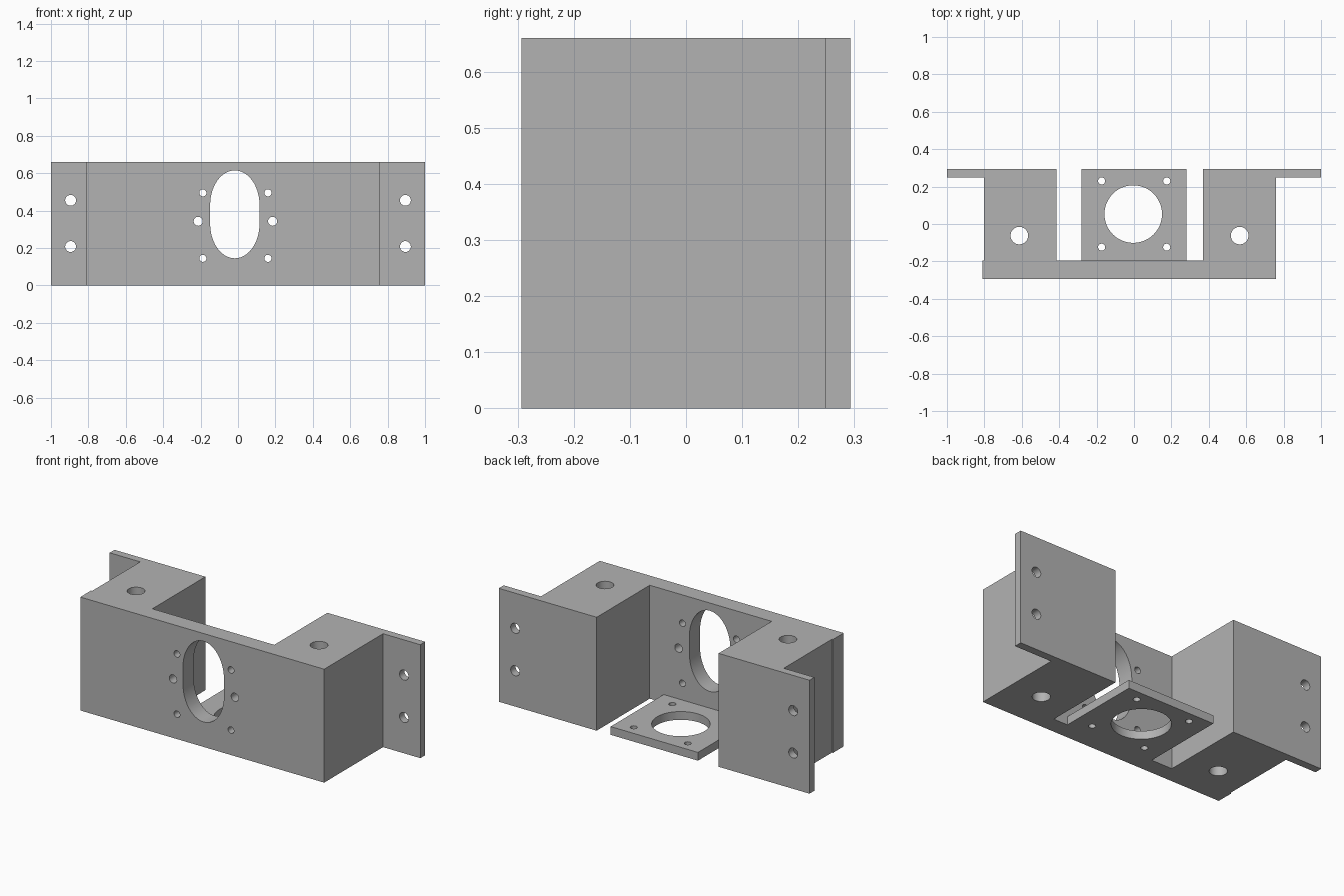
import bpy, bmesh
from math import cos, sin, pi, radians
from mathutils import Vector

cube = bpy.data.objects.get("Cube")
if cube:
    bpy.data.objects.remove(cube, do_unlink=True)

grey = bpy.data.materials.new("plain grey")
grey.use_nodes = True
colour = (0.45, 0.45, 0.45, 1)
grey.diffuse_color = colour
grey.node_tree.nodes["Principled BSDF"].inputs["Base Color"].default_value = colour

H = 0.66        # full height
BACK = 0.293    # rear face
WALL = -0.195   # inner face of the front wall
TAB = 0.248     # front face of the mounting tabs


def prism(bm, points, direction):
    """Extrude a closed 3D outline along a direction."""
    face = bm.faces.new([bm.verts.new(p) for p in points])
    made = bmesh.ops.extrude_face_region(bm, geom=[face])["geom"]
    verts = [v for v in made if isinstance(v, bmesh.types.BMVert)]
    bmesh.ops.translate(bm, verts=verts, vec=Vector(direction))


def finish(bm, name):
    bmesh.ops.recalc_face_normals(bm, faces=bm.faces[:])
    mesh = bpy.data.meshes.new(name)
    bm.to_mesh(mesh)
    bm.free()
    obj = bpy.data.objects.new(name, mesh)
    bpy.context.collection.objects.link(obj)
    mesh.materials.append(grey)
    return obj


def oval(rx, ry, straight=0, n=32):
    """Outline of a circle, ellipse or slot stretched along its second axis."""
    pts = []
    for start, shift in ((0, straight), (pi, -straight)):
        for i in range(n // 2 + (1 if straight else 0)):
            a = start + 2 * pi * i / n
            pts.append((rx * cos(a), ry * sin(a) + shift))
    return pts


def hole_y(bm, x, z, y0, y1, rx, rz=None, straight=0, n=32):
    pts = [(x + u, y0, z + v) for u, v in oval(rx, rz or rx, straight, n)]
    prism(bm, pts, (0, y1 - y0, 0))


def hole_z(bm, x, y, r, n=32):
    prism(bm, [(x + u, y + v, -0.1) for u, v in oval(r, r, 0, n)], (0, 0, H + 0.2))


def cut(obj, bm):
    cutter = finish(bm, obj.name + "_hole_cutter")
    cutter.hide_render = True
    mod = obj.modifiers.new("holes", "BOOLEAN")
    mod.operation, mod.solver, mod.object = "DIFFERENCE", "EXACT", cutter
    bpy.ops.object.select_all(action="DESELECT")
    obj.select_set(True)
    bpy.context.view_layer.objects.active = obj
    bpy.ops.object.modifier_apply(modifier=mod.name)
    bpy.data.objects.remove(cutter, do_unlink=True)
    bpy.ops.object.shade_smooth_by_angle(angle=radians(30))


# Bracket: front wall, two side blocks and rear tabs in one plan outline
plan = [(-0.81, -BACK), (0.76, -BACK), (0.76, TAB), (1, TAB), (1, BACK),
        (0.37, BACK), (0.37, WALL), (-0.415, WALL), (-0.415, BACK),
        (-1, BACK), (-1, TAB), (-0.803, TAB), (-0.803, WALL), (-0.81, WALL)]
bm = bmesh.new()
prism(bm, [(x, y, 0) for x, y in plan], (0, 0, H))
bracket = finish(bm, "bracket_body")

# Bracket holes: slot, screw holes, tab holes and vertical bores
bm = bmesh.new()
front = (-0.4, -0.1)
hole_y(bm, -0.017, 0.38, *front, 0.132, 0.185, 0.05, 48)
for side in (-1, 1):
    for z in (0.145, 0.495):
        hole_y(bm, -0.014 + side * 0.174, z, *front, 0.019)
    hole_y(bm, -0.014 + side * 0.199, 0.343, *front, 0.024)
    for z in (0.208, 0.455):
        hole_y(bm, side * 0.895, z, 0.2, 0.4, 0.029)
    hole_z(bm, -0.024 + side * 0.589, -0.062, 0.047)
cut(bracket, bm)

# Floor plate with a large round opening and four corner holes
bm = bmesh.new()
prism(bm, [(-0.282, WALL, 0), (0.28, WALL, 0), (0.28, BACK, 0), (-0.282, BACK, 0)],
      (0, 0, 0.048))
floor = finish(bm, "floor_plate")
bm = bmesh.new()
hole_z(bm, -0.004, 0.053, 0.154, 48)
for dx in (-0.174, 0.174):
    for dy in (-0.177, 0.177):
        hole_z(bm, 0.001 + dx, 0.053 + dy, 0.019)
cut(floor, bm)
